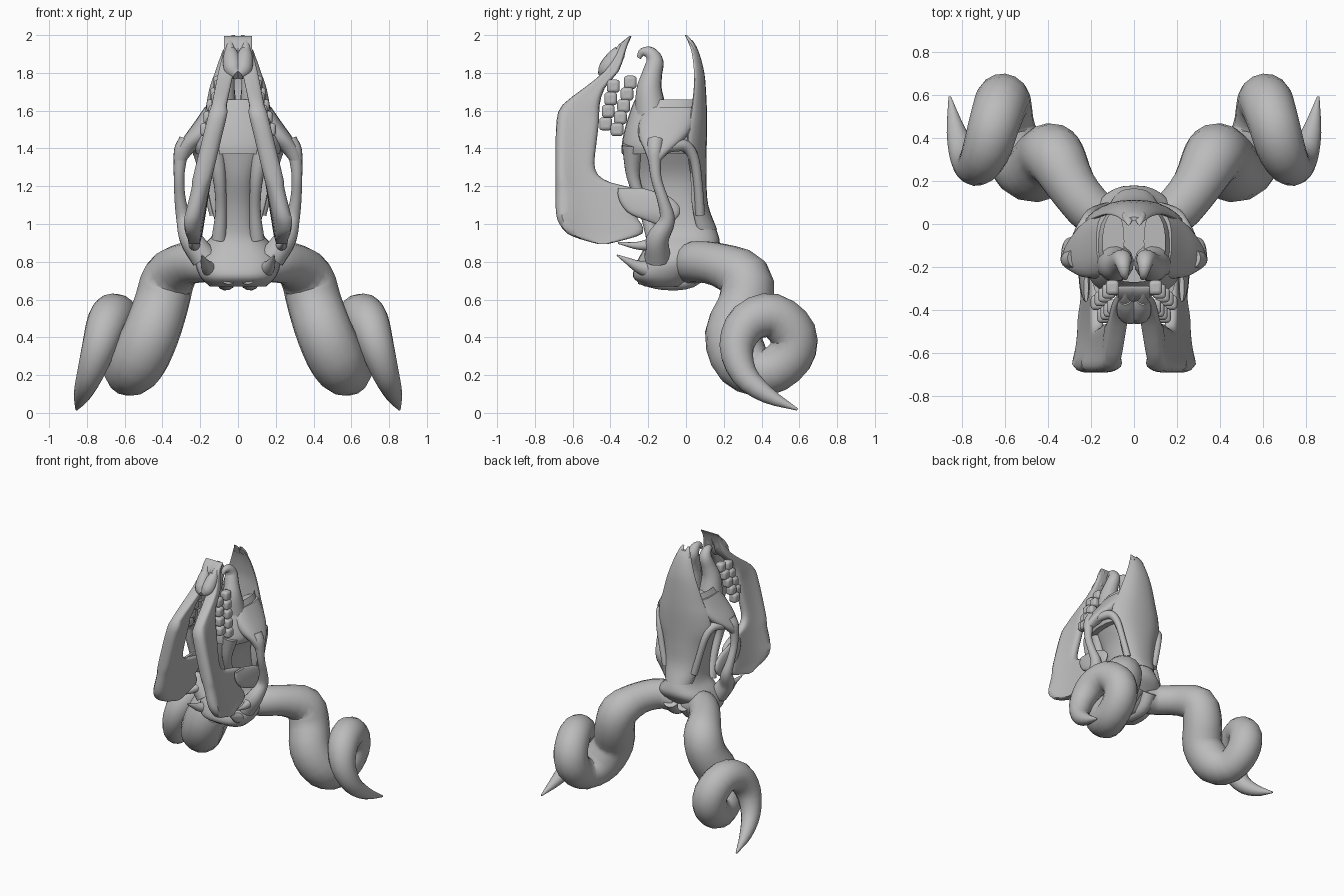
import bpy, bmesh, math
from mathutils import Vector

bone = bpy.data.materials.new("bone_grey")
bone.diffuse_color = (0.5, 0.5, 0.5, 1)


def finish(name, bm, mirror=False, angle=50):
    bmesh.ops.recalc_face_normals(bm, faces=bm.faces)
    me = bpy.data.meshes.new(name)
    bm.to_mesh(me)
    bm.free()
    ob = bpy.data.objects.new(name, me)
    bpy.context.collection.objects.link(ob)
    me.materials.append(bone)
    if mirror:
        ob.modifiers.new("Mirror", 'MIRROR').use_mirror_merge = False
    bpy.ops.object.select_all(action='DESELECT')
    ob.select_set(True)
    bpy.context.view_layer.objects.active = ob
    bpy.ops.object.shade_smooth_by_angle(angle=math.radians(angle))
    return ob


def spline(pts, n):
    """Catmull-Rom through tuples of any length."""
    v = [Vector(p) for p in pts]
    v = [2 * v[0] - v[1]] + v + [2 * v[-1] - v[-2]]
    out = []
    for i in range(1, len(v) - 2):
        a, b, c, d = v[i - 1:i + 3]
        for k in range(n):
            t = k / n
            out.append(0.5 * (2 * b + (c - a) * t + (2 * a - 5 * b + 4 * c - d) * t * t
                              + (3 * b - a - 3 * c + d) * t ** 3))
    return out + [v[-2]]


def skin(bm, rings):
    n = len(rings[0])
    vs = [[bm.verts.new(p) for p in r] for r in rings]
    for a, b in zip(vs, vs[1:]):
        for i in range(n):
            j = (i + 1) % n
            bm.faces.new((a[i], a[j], b[j], b[i]))
    return bm.faces.new(vs[0]), bm.faces.new(vs[-1])


def tube(name, pts, n=4, sides=14):
    """Tapered tube along points (x, y, z, radius), mirrored."""
    path = spline(pts, n)
    pos = [Vector(p[:3]) for p in path]
    rings, u = [], Vector((0.3, 0.2, 1))
    for i, p in enumerate(pos):
        t = (pos[min(i + 1, len(pos) - 1)] - pos[max(i - 1, 0)]).normalized()
        u = u - t * u.dot(t)
        if u.length < 1e-4:
            u = t.orthogonal()
        u.normalize()
        w = t.cross(u)
        r = max(path[i][3], 0.004)
        rings.append([p + r * (u * math.cos(a) + w * math.sin(a))
                      for a in (math.tau * k / sides for k in range(sides))])
    bm = bmesh.new()
    skin(bm, rings)
    return finish(name, bm, True)


def loft(name, sections, e=0.8, mirror=False, cavity=0, curl=0, sides=28):
    """Superellipse loft over sections (z, half width, y front, y back, x centre)."""
    sg = lambda v: math.copysign(abs(v) ** e, v)
    rings = []
    for z, hw, yf, yb, cx in spline(sections, 4):
        rings.append([(cx + hw * sg(math.cos(a)),
                       (yf + yb) / 2 + (yb - yf) / 2 * sg(math.sin(a)) - curl * hw * math.cos(a) ** 2, z)
                      for a in (math.tau * k / sides for k in range(sides))])
    bm = bmesh.new()
    top = skin(bm, rings)[1]
    if cavity:
        bmesh.ops.inset_region(bm, faces=[top], thickness=0.03)
        new = bmesh.ops.extrude_discrete_faces(bm, faces=[top])['faces']
        for v in new[0].verts:
            v.co.z -= cavity
    return finish(name, bm, mirror)


# Muzzle with open nasal cavity
loft("muzzle", [(1.37, .22, -.34, .08, 0), (1.42, .235, -.34, .09, 0), (1.5, .215, -.325, .09, 0),
                (1.6, .175, -.295, .09, 0), (1.66, .145, -.27, .09, 0)], cavity=0.22)

# Flaring cheek in front of and above the eye socket
loft("cheek_flare", [(1.335, .03, -.2, -.135, .305), (1.39, .05, -.22, -.08, .277), (1.46, .075, -.25, .0, .212),
                     (1.54, .08, -.25, .05, .15), (1.62, .065, -.22, .06, .11)], mirror=True, sides=20)

# Braincase, pinched behind the eyes and flaring to the base
loft("braincase", [(.67, .15, -.22, -.02, 0), (.72, .20, -.28, .04, 0), (.8, .225, -.26, .11, 0),
                   (.88, .19, -.22, .175, 0), (.96, .125, -.21, .165, 0), (1.1, .105, -.24, .1, 0),
                   (1.25, .115, -.3, .09, 0), (1.4, .19, -.335, .09, 0)])

# Skull roof: one curled sheet from the crown to the narrow, notched nose tip
loft("skull_roof", [(.97, .11, .06, .165, 0), (1.1, .145, .05, .118, 0), (1.25, .175, .055, .108, 0),
                    (1.38, .225, .05, .109, 0), (1.5, .215, .05, .112, 0), (1.6, .178, .06, .111, 0),
                    (1.72, .14, .068, .105, 0), (1.8, .112, .062, .097, 0), (1.88, .083, .048, .078, 0),
                    (1.94, .06, .03, .055, 0), (1.975, .042, .013, .032, 0)], curl=.3)
loft("nasal_tip", [(1.93, .026, .025, .055, .03), (1.97, .02, .008, .032, .027),
                   (2.0, .008, -.006, .004, .025)], mirror=True, sides=14)

# Hooked front of the upper jaw
tube("premaxilla", [(.09, -.18, 1.56, .09), (.085, -.195, 1.7, .07), (.07, -.18, 1.79, .054),
                    (.055, -.165, 1.86, .046), (.05, -.19, 1.905, .034), (.045, -.23, 1.91, .022),
                    (.04, -.25, 1.88, .012)])

# Cheek arch and eye socket rim
tube("cheek_arch", [(.27, -.16, 1.44, .045), (.297, -.165, 1.39, .042), (.308, -.165, 1.32, .033),
                    (.312, -.155, 1.23, .028), (.305, -.12, 1.12, .031), (.285, -.1, 1.02, .042),
                    (.25, -.15, .92, .06), (.18, -.15, .82, .07)])
tube("socket_rim", [(.28, -.13, 1.40, .03), (.255, -.06, 1.415, .032), (.225, .0, 1.41, .032),
                    (.2, .045, 1.34, .026), (.165, .065, 1.2, .024), (.125, .075, 1.05, .026)])
tube("palate_wing", [(.13, -.28, 1.42, .06), (.1, -.28, 1.25, .035), (.09, -.22, 1.08, .03), (.1, -.17, .92, .04)])

# Pointed processes of the skull base
tube("base_spike", [(.13, -.14, .75, .06), (.16, -.24, .77, .036), (.18, -.31, .805, .018), (.19, -.365, .835, .004)])
tube("joint_spike", [(.22, -.14, .9, .045), (.235, -.25, .885, .022), (.24, -.36, .9, .005)])
tube("occipital_knob", [(.05, -.24, .73, .05), (.06, -.12, .70, .05), (.07, .02, .71, .05), (.06, .1, .8, .06)])

# Lower jaw: blades given as (z, y front, y rear), with a flared, thick front rim
blade = [(.895, -.47, -.41), (.92, -.56, -.31), (.95, -.63, -.23), (1.0, -.67, -.235), (1.04, -.685, -.26),
         (1.09, -.69, -.21), (1.15, -.69, -.2), (1.19, -.69, -.28), (1.22, -.69, -.4), (1.26, -.69, -.465),
         (1.32, -.69, -.485), (1.42, -.69, -.475), (1.55, -.685, -.46), (1.63, -.655, -.457), (1.72, -.54, -.43),
         (1.81, -.43, -.355), (1.9, -.37, -.325), (1.96, -.34, -.305), (1.995, -.3, -.288)]
steps = 12
rings = []
for z, yf, yr in spline(blade, 2):
    sides = ([], [])
    low = min(max((1.8 - z) / .85, 0), 1)
    for k in range(steps + 1):
        s = -math.cos(math.pi * k / steps)
        y = (yf + yr) / 2 + (yr - yf) / 2 * s
        rim = math.exp(-max(y + .65, 0) / .1) if z < 1.6 else 0.55
        h = .026 + .026 * rim
        c = max(.105 + (1.8 - z) * .245 - .075 * low * (1 - rim) - h, .034)
        r = h * max(1 - s ** 8, 0) ** .5
        sides[0].append((c + r, y, z))
        sides[1].append((c - r, y, z))
    rings.append(sides[0] + sides[1][-2:0:-1])
bm = bmesh.new()
skin(bm, rings)
finish("lower_jaw", bm, True)
loft("jaw_hinge", [(1.0, .012, -.16, -.08, .235), (1.05, .022, -.29, -.035, .235), (1.1, .024, -.34, -.04, .23),
                   (1.15, .02, -.36, -.1, .225), (1.19, .01, -.36, -.23, .222)], mirror=True, sides=20)

# Chin bridge and lower front teeth
tube("chin", [(0, -.44, 1.79, .03), (.025, -.415, 1.82, .05), (.035, -.375, 1.88, .045), (.04, -.35, 1.92, .03)])
tube("front_tooth", [(.04, -.36, 1.89, .035), (.042, -.335, 1.94, .022), (.04, -.295, 1.99, .005)])


# Cheek teeth: rounded blocks in an upper and a lower row
def teeth(name, start, end, count):
    bm = bmesh.new()
    for k in range(count):
        c = Vector(start).lerp(Vector(end), k / (count - 1))
        vs = bmesh.ops.create_cube(bm, size=1)['verts']
        for v in vs:
            v.co = c + Vector((v.co.x * .062, v.co.y * .068, v.co.z * .07))
    ob = finish(name, bm, True)
    b = ob.modifiers.new("Bevel", 'BEVEL')
    b.width, b.segments = 0.018, 3


teeth("upper_teeth", (.10, -.295, 1.75), (.17, -.365, 1.5), 5)
teeth("lower_teeth", (.095, -.385, 1.73), (.14, -.425, 1.53), 4)

# Curling horns
tube("horn", [(.06, .02, .78, .10), (.18, .05, .80, .11), (.285, .17, .785, .115), (.365, .31, .715, .14),
              (.405, .315, .58, .145), (.46, .25, .42, .15), (.53, .30, .27, .15), (.58, .43, .215, .125),
              (.60, .55, .30, .125), (.615, .565, .42, .125), (.65, .46, .515, .118), (.69, .33, .48, .11),
              (.735, .268, .35, .092), (.785, .31, .2, .07), (.825, .43, .095, .045),
              (.855, .59, .018, .006)], n=3, sides=16)
